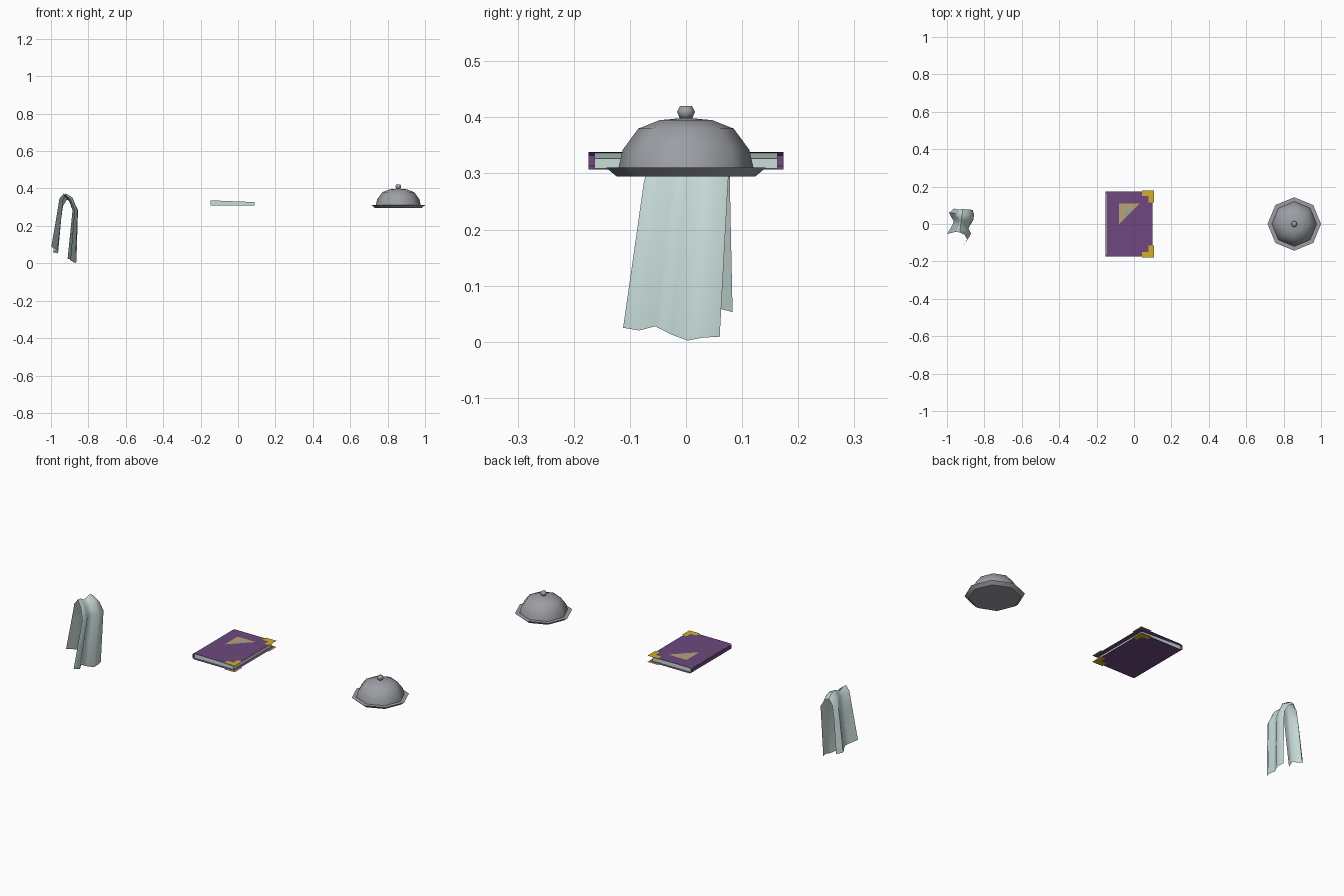
import bpy, bmesh, math

if "Cube" in bpy.data.objects:
    bpy.data.objects.remove(bpy.data.objects["Cube"])


def mat(name, r, g, b):
    m = bpy.data.materials.new(name)
    m.diffuse_color = [(c / 255) ** 2.2 for c in (r, g, b)] + [1]
    m.use_nodes = True
    m.node_tree.nodes["Principled BSDF"].inputs["Base Color"].default_value = m.diffuse_color
    return m


PALE = mat("pale linen", 200, 220, 217)
PURPLE = mat("purple leather", 110, 74, 126)
GOLD = mat("gold", 212, 172, 42)
TAN = mat("emblem tan", 184, 162, 116)
GREY = mat("emblem grey", 160, 160, 155)
STEEL = mat("steel grey", 155, 157, 163)


def build(name, verts, faces, material, angle=None):
    me = bpy.data.meshes.new(name)
    me.from_pydata(verts, [], faces)
    me.materials.append(material)
    ob = bpy.data.objects.new(name, me)
    bpy.context.collection.objects.link(ob)
    if angle is not None:
        bpy.ops.object.select_all(action='DESELECT')
        ob.select_set(True)
        bpy.context.view_layer.objects.active = ob
        bpy.ops.object.shade_smooth_by_angle(angle=math.radians(angle))
    return ob


def lathe(name, profile, cx, angle, n=8):
    """Eight-sided turned shape with closed ends; profile is (radius, z), bottom up."""
    verts = [(cx + r * math.cos(2 * math.pi * i / n), r * math.sin(2 * math.pi * i / n), z)
             for r, z in profile for i in range(n)]
    faces = [(k * n + i, k * n + (i + 1) % n, (k + 1) * n + (i + 1) % n, (k + 1) * n + i)
             for k in range(len(profile) - 1) for i in range(n)]
    faces.append(tuple(reversed(range(n))))
    faces.append(tuple(range((len(profile) - 1) * n, len(profile) * n)))
    return build(name, verts, faces, STEEL, angle)


def prism(name, profile, half_y, material, closed=True, angle=None):
    """Extrude an (x, z) profile along y."""
    n = len(profile)
    verts = [(x, s * half_y, z) for s in (-1, 1) for x, z in profile]
    faces = [(i, (i + 1) % n, n + (i + 1) % n, n + i) for i in range(n if closed else n - 1)]
    if closed:
        faces += [tuple(reversed(range(n))), tuple(range(n, 2 * n))]
    return build(name, verts, faces, material, angle)


def plate(name, outline, z, material, up=True):
    """Single flat face facing up or down."""
    pts = [(x, y, z) for x, y in outline]
    area = sum(a[0] * b[1] - b[0] * a[1] for a, b in zip(pts, pts[1:] + pts[:1]))
    if (area > 0) != up:
        pts.reverse()
    return build(name, pts, [tuple(range(len(pts)))], material)


# Serving tray, dome cover and knob
CX = 0.857
lathe("tray", [(0.124, 0.295), (0.143, 0.311)], CX, 30)
lathe("dome_cover", [(0.12, 0.311), (0.113, 0.342), (0.085, 0.38), (0.047, 0.395), (0.006, 0.399)], CX, 50)
lathe("dome_knob", [(0.011, 0.398), (0.016, 0.41), (0.011, 0.42)], CX, 70)

# Book: thin covers with a rounded spine, tapered page block
prism("book_cover", [(0.1, 0.307), (-0.143, 0.307), (-0.153, 0.313), (-0.153, 0.332),
                     (-0.143, 0.338), (0.1, 0.338)], 0.174, PURPLE, closed=False)
prism("pages", [(-0.148, 0.309), (0.088, 0.309), (0.088, 0.327), (-0.148, 0.3365)], 0.163, PALE)

# Gold corner plates on both covers
for side, sy in (("front", -1), ("back", 1)):
    L = [(0.043, sy * 0.18), (0.106, sy * 0.18), (0.106, sy * 0.115),
         (0.078, sy * 0.115), (0.078, sy * 0.15), (0.043, sy * 0.15)]
    plate(side + "_top_corner", L, 0.3395, GOLD)
    plate(side + "_bottom_corner", L, 0.3055, GOLD, up=False)

# Triangular emblem with a half disc on its long edge
plate("emblem", [(-0.08, 0.0), (0.03, 0.11), (-0.08, 0.11)], 0.339, TAN)
plate("emblem_disc", [(-0.025 + 0.028 * math.cos(math.radians(a)), 0.055 + 0.028 * math.sin(math.radians(a)))
                      for a in range(45, 226, 30)], 0.3397, GREY)

# Draped cloth: back-edge and front-edge paths blended across the width, with ripples
BACK = [(-0.962, 0.083, 0.053), (-0.945, 0.079, 0.24), (-0.936, 0.078, 0.305), (-0.915, 0.08, 0.34),
        (-0.888, 0.078, 0.325), (-0.862, 0.075, 0.285), (-0.868, 0.06, 0.009)]
FRONT = [(-0.998, -0.053, 0.088), (-0.967, -0.045, 0.27), (-0.955, -0.042, 0.345), (-0.932, -0.045, 0.372),
         (-0.905, -0.06, 0.34), (-0.888, -0.075, 0.285), (-0.915, -0.112, 0.025)]
LEFT_RIPPLE = [0, -0.02, -0.004, 0.016, 0.014, 0.006, 0]
RIGHT_RIPPLE = [0, 0.012, 0.014, 0.0, -0.006, 0.014, 0.004]
HEM = [0, -0.004, -0.012, -0.004, 0.008, -0.002, 0]
LIFT = [0, 0.016, 0.022, 0.008, -0.004, 0.004, 0]
COLS, ROWS = 7, len(BACK)
verts = []
for r, (a, b) in enumerate(zip(BACK, FRONT)):
    for c in range(COLS):
        t = c / (COLS - 1)
        x, y, z = (p + (q - p) * t for p, q in zip(a, b))
        if r < 3:
            x += LEFT_RIPPLE[c] * (1, 0.8, 0.6)[r]
        elif r > 3:
            x += RIGHT_RIPPLE[c] * (0.6, 0.9, 1)[r - 4]
        if r == ROWS - 1:
            z += HEM[c]
        elif 2 <= r <= 4:
            z += LIFT[c]
        verts.append((x, y, max(z, 0)))
faces = [(r * COLS + c, r * COLS + c + 1, (r + 1) * COLS + c + 1, (r + 1) * COLS + c)
         for r in range(ROWS - 1) for c in range(COLS - 1)]
cloth = build("draped_cloth", verts, faces, PALE, 60)
bm = bmesh.new()
bm.from_mesh(cloth.data)
bm.normal_update()
if sum(f.normal.z for f in bm.faces) < 0:  # keep the outside facing up
    bmesh.ops.reverse_faces(bm, faces=bm.faces)
bm.to_mesh(cloth.data)
bm.free()
